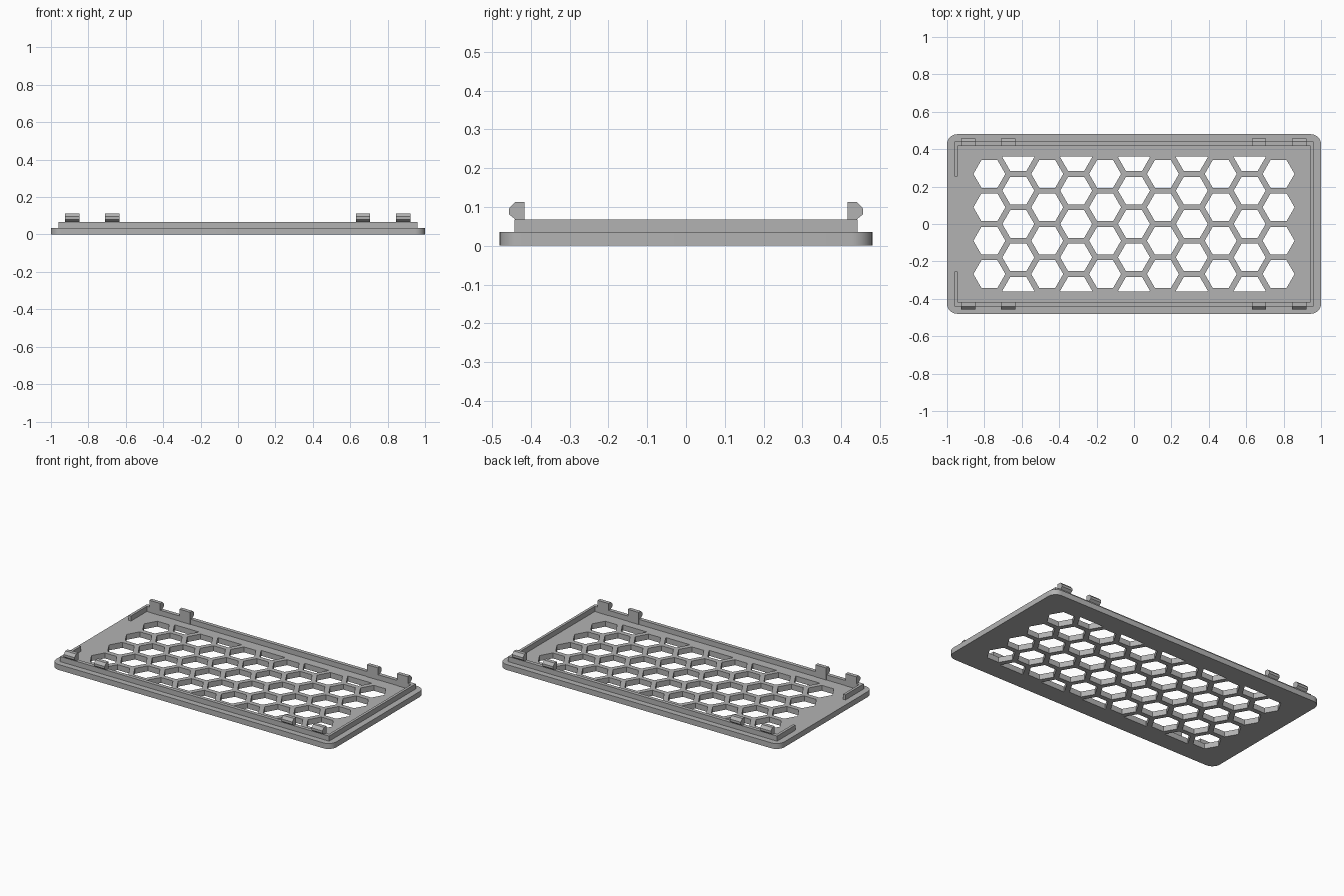
import bpy, bmesh, math
from mathutils import Vector

if "Cube" in bpy.data.objects:
    bpy.data.objects.remove(bpy.data.objects["Cube"])

grey = bpy.data.materials.new("mid_grey")
grey.use_nodes = True
grey.diffuse_color = (0.45, 0.45, 0.45, 1)
grey.node_tree.nodes["Principled BSDF"].inputs["Base Color"].default_value = grey.diffuse_color


def add_prism(bm, points, direction):
    """Extrude a closed outline of 3D points along a direction."""
    base = bm.faces.new([bm.verts.new(p) for p in points])
    ext = bmesh.ops.extrude_face_region(bm, geom=[base], use_keep_orig=True)
    moved = [g for g in ext["geom"] if isinstance(g, bmesh.types.BMVert)]
    bmesh.ops.translate(bm, verts=moved, vec=Vector(direction))


def finish(bm, name):
    bmesh.ops.recalc_face_normals(bm, faces=bm.faces[:])
    mesh = bpy.data.meshes.new(name)
    bm.to_mesh(mesh)
    bm.free()
    mesh.materials.append(grey)
    obj = bpy.data.objects.new(name, mesh)
    bpy.context.collection.objects.link(obj)
    return obj


def activate(obj):
    bpy.ops.object.select_all(action='DESELECT')
    obj.select_set(True)
    bpy.context.view_layer.objects.active = obj


# Base plate with rounded corners
PLATE_TOP, HALF_Y, RADIUS = 0.035, 0.48, 0.055
outline = []
for i, (sx, sy) in enumerate([(1, 1), (-1, 1), (-1, -1), (1, -1)]):
    for k in range(9):
        a = math.pi / 2 * (i + k / 8)
        outline.append((sx * (1 - RADIUS) + RADIUS * math.cos(a),
                        sy * (HALF_Y - RADIUS) + RADIUS * math.sin(a), 0))
bm = bmesh.new()
add_prism(bm, outline, (0, 0, PLATE_TOP))
plate = finish(bm, "vent_plate")

# Honeycomb cutter: staggered columns, trimmed at the long edges of the field
PITCH, HEX_R, FIELD_Y = 0.1785, 0.0855, 0.36
bm = bmesh.new()
for col in range(-5, 6):
    x = col * PITCH * math.sqrt(3) / 2
    rows = [-1.5, -0.5, 0.5, 1.5] if col % 2 else [-2, -1, 0, 1, 2]
    for row in rows:
        y = row * PITCH
        hexagon = [(x + HEX_R * math.cos(k * math.pi / 3),
                    y + HEX_R * math.sin(k * math.pi / 3), -0.05) for k in range(6)]
        add_prism(bm, hexagon, (0, 0, 0.15))
for side in (-1, 1):
    bmesh.ops.bisect_plane(bm, geom=bm.verts[:] + bm.edges[:] + bm.faces[:],
                           plane_co=(0, side * FIELD_Y, 0), plane_no=(0, side, 0),
                           clear_outer=True)
    bmesh.ops.holes_fill(bm, edges=[e for e in bm.edges if e.is_boundary], sides=0)
cutter = finish(bm, "honeycomb_cutter")
cutter.hide_render = True

cut = plate.modifiers.new("honeycomb", 'BOOLEAN')
cut.operation, cut.solver, cut.object = 'DIFFERENCE', 'EXACT', cutter
activate(plate)
bpy.ops.object.modifier_apply(modifier=cut.name)
bpy.data.objects.remove(cutter)
bpy.ops.object.shade_smooth_by_angle(angle=math.radians(30))

# Raised locating wall, open in the middle of the right side
OX, OY, IX, IY, GAP = 0.96, 0.442, 0.943, 0.418, 0.255
half = [(-OX, GAP), (-OX, OY), (OX, OY)]
inner = [(IX, IY), (-IX, IY), (-IX, GAP)]
loop = half + [(x, -y) for x, y in reversed(half)]
loop += [(x, -y) for x, y in reversed(inner)] + inner[:]
loop = ([(x, y) for x, y in half] + [(x, -y) for x, y in reversed(half)]
        + [(x, -y) for x, y in reversed(inner)] + inner)
bm = bmesh.new()
add_prism(bm, [(x, y, PLATE_TOP - 0.003) for x, y in loop], (0, 0, 0.036))
finish(bm, "locating_wall")

# Snap clips along both long sides
profile = [(0.416, 0.033), (0.440, 0.033), (0.440, 0.068), (0.456, 0.081),
           (0.456, 0.096), (0.440, 0.113), (0.416, 0.113)]
for side, side_name in ((-1, "front"), (1, "back")):
    for n, x in enumerate((-0.925, -0.71, 0.63, 0.845), 1):
        bm = bmesh.new()
        add_prism(bm, [(x, side * y, z) for y, z in profile], (0.077, 0, 0))
        finish(bm, f"{side_name}_clip_{n}")
